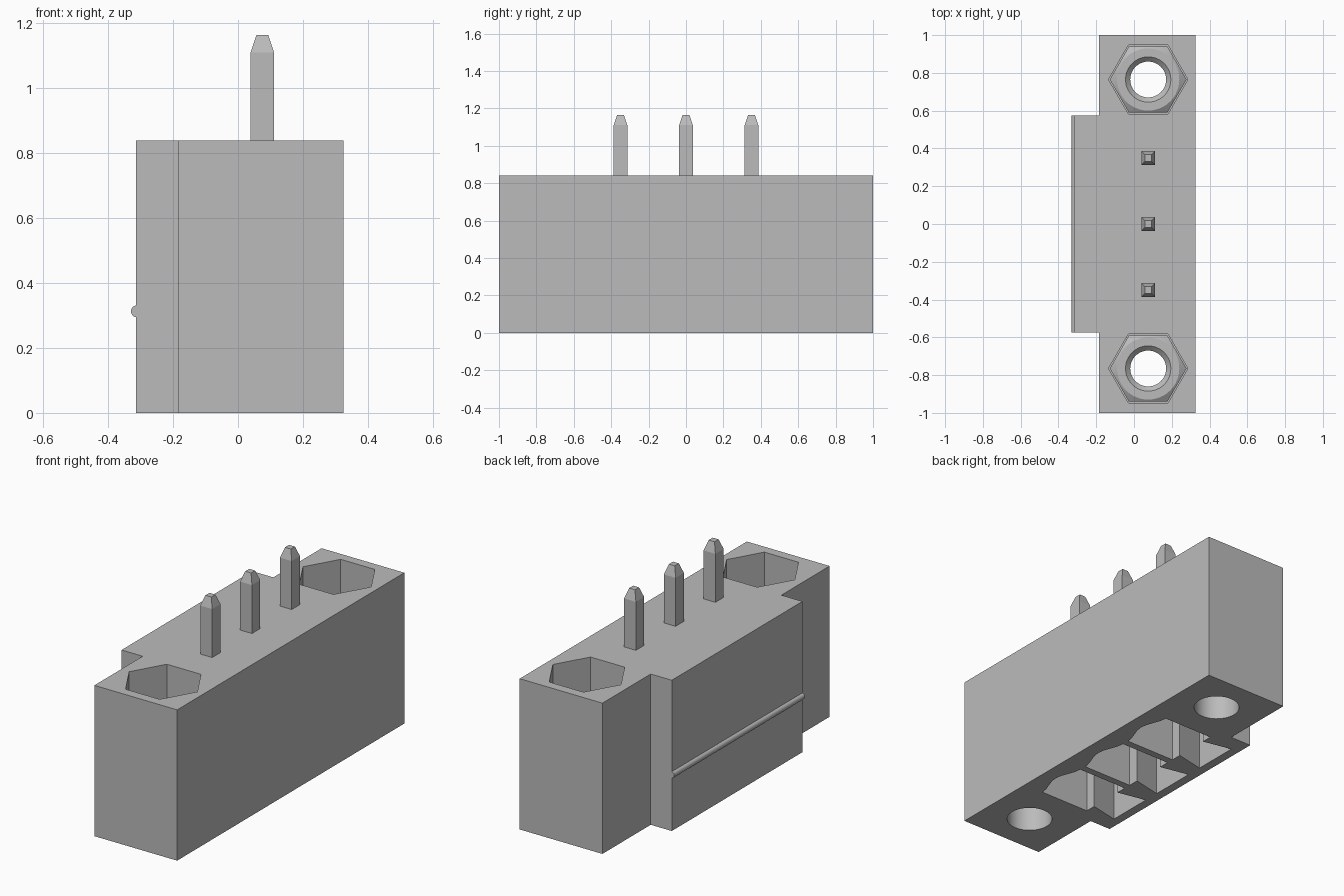
import bpy, bmesh, math

old = bpy.data.objects.get("Cube")
if old:
    bpy.data.objects.remove(old, do_unlink=True)

GREY = (0.5, 0.5, 0.5, 1.0)
mat = bpy.data.materials.new("light grey")
mat.use_nodes = True
mat.diffuse_color = GREY
mat.node_tree.nodes["Principled BSDF"].inputs["Base Color"].default_value = GREY

CX = 0.075       # centre line of pins and screw holes
PITCH = 0.35     # pin spacing
FLANGE_Y = 0.765 # screw hole distance from the middle


def loft(name, sections):
    """Closed solid through matching outlines, each given as (points, z)."""
    bm = bmesh.new()
    rings = [[bm.verts.new((x, y, z)) for x, y in pts] for pts, z in sections]
    n = len(rings[0])
    for a, b in zip(rings, rings[1:]):
        for i in range(n):
            j = (i + 1) % n
            bm.faces.new((a[i], a[j], b[j], b[i]))
    bm.faces.new(rings[0])
    bm.faces.new(rings[-1])
    bmesh.ops.recalc_face_normals(bm, faces=bm.faces)
    me = bpy.data.meshes.new(name)
    bm.to_mesh(me)
    bm.free()
    me.materials.append(mat)
    ob = bpy.data.objects.new(name, me)
    bpy.context.collection.objects.link(ob)
    return ob


def polygon(r, n, cx=0.0, cy=0.0, start=0.0):
    return [(cx + r * math.cos(start + math.tau * i / n),
             cy + r * math.sin(start + math.tau * i / n)) for i in range(n)]


def boolean(ob, cutter, operation="DIFFERENCE"):
    """Apply a boolean and drop the cutter."""
    bpy.ops.object.select_all(action="DESELECT")
    bpy.context.view_layer.objects.active = ob
    ob.select_set(True)
    mod = ob.modifiers.new("cut", "BOOLEAN")
    mod.operation = operation
    mod.solver = "EXACT"
    mod.object = cutter
    cutter.hide_render = True
    bpy.ops.object.modifier_apply(modifier=mod.name)
    bpy.data.objects.remove(cutter, do_unlink=True)


def smooth(ob):
    bpy.ops.object.select_all(action="DESELECT")
    bpy.context.view_layer.objects.active = ob
    ob.select_set(True)
    bpy.ops.object.shade_smooth_by_angle(angle=math.radians(25))


# Housing: long block with a raised middle section on the -x side
outline = [(0.325, -1), (0.325, 1), (-0.185, 1), (-0.185, 0.575),
           (-0.315, 0.575), (-0.315, -0.575), (-0.185, -0.575), (-0.185, -1)]
housing = loft("housing", [(outline, 0), (outline, 0.84)])

# Socket cells: wide chamber with a wavy back, shoulder and dovetail slot
half = [(0.205 + 0.02 * (1 + math.cos(math.pi * t / 4)), 0.155 * t / 4)
        for t in range(1, 5)]
half += [(-0.10, 0.155), (-0.10, 0.095), (-0.265, 0.13)]
for k in (-1, 0, 1):
    cell = [(0.245, 0)] + half + [(x, -y) for x, y in reversed(half)]
    cell = [(x, y + k * PITCH) for x, y in cell]
    boolean(housing, loft("cell_cutter", [(cell, -0.1), (cell, 0.65)]))

# Flanges: screw hole from below, hexagonal nut pocket from above
for s in (-1, 1):
    hole = polygon(0.118, 48, CX, s * FLANGE_Y)
    boolean(housing, loft("hole_cutter", [(hole, -0.1), (hole, 0.5)]))
    pocket = polygon(0.21, 6, CX, s * FLANGE_Y)
    boolean(housing, loft("pocket_cutter", [(pocket, 0.35), (pocket, 0.95)]))
smooth(housing)

# Latching rib along the raised section
rib_round = polygon(0.018, 20)
rib = loft("latch_rib", [(rib_round, -0.575), (rib_round, 0.575)])
rib.rotation_euler = (math.pi / 2, 0, 0)
rib.location = (-0.312, 0, 0.313)
smooth(rib)

# Contact pins with tapered ends
for k, label in zip((-1, 0, 1), ("front", "middle", "back")):
    wide = polygon(0.0365 * math.sqrt(2), 4, CX, k * PITCH, math.pi / 4)
    tip = polygon(0.018 * math.sqrt(2), 4, CX, k * PITCH, math.pi / 4)
    loft("pin_" + label, [(tip, 0.15), (wide, 0.205), (wide, 1.11), (tip, 1.165)])

# Hexagonal nuts with chamfered corners and a countersunk bore
for s, label in ((-1, "front"), (1, "back")):
    def ring(r):
        return polygon(r, 48, CX, s * FLANGE_Y)
    hexagon = polygon(0.203, 6, CX, s * FLANGE_Y)
    nut = loft("nut_" + label, [(hexagon, 0.351), (hexagon, 0.50)])
    boolean(nut, loft("chamfer_cutter", [(ring(0.25), 0.30), (ring(0.25), 0.442),
                                         (ring(0.15), 0.51)]), "INTERSECT")
    boolean(nut, loft("bore_cutter", [(ring(0.145), 0.30), (ring(0.095), 0.375),
                                      (ring(0.095), 0.475), (ring(0.145), 0.525)]))
    smooth(nut)
